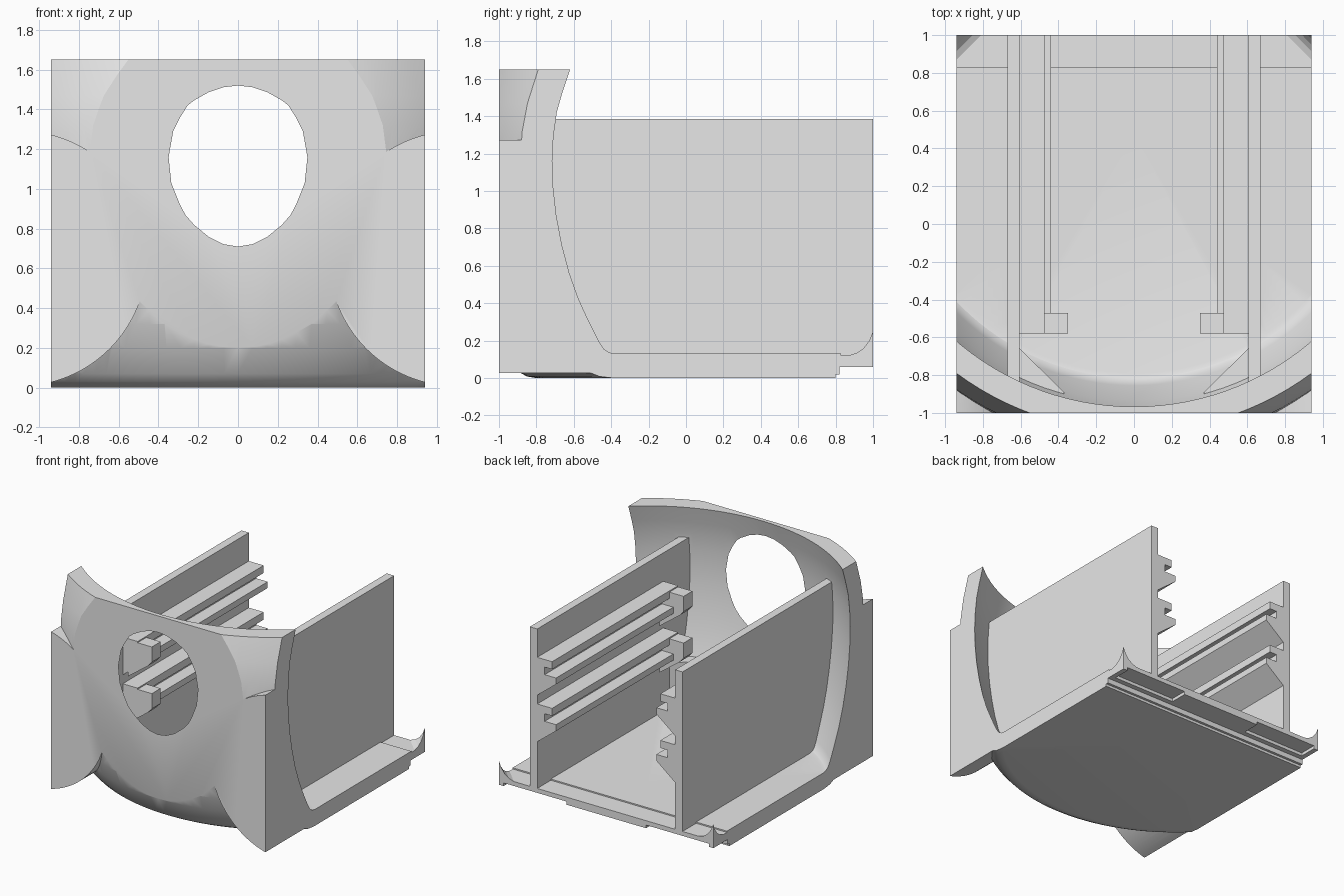
import bpy, bmesh, math
from mathutils import Matrix, Vector

if "Cube" in bpy.data.objects:
    bpy.data.objects.remove(bpy.data.objects["Cube"])

grey = bpy.data.materials.new("light_grey")
grey.use_nodes = True
grey.diffuse_color = (0.8, 0.8, 0.8, 1)
grey.node_tree.nodes["Principled BSDF"].inputs["Base Color"].default_value = (0.8, 0.8, 0.8, 1)


def finish(name, bm):
    bmesh.ops.recalc_face_normals(bm, faces=bm.faces)
    mesh = bpy.data.meshes.new(name)
    bm.to_mesh(mesh)
    bm.free()
    mesh.materials.append(grey)
    ob = bpy.data.objects.new(name, mesh)
    bpy.context.scene.collection.objects.link(ob)
    return ob


def box(name, x0, x1, y0, y1, z0, z1):
    bm = bmesh.new()
    bmesh.ops.create_cube(bm, size=1)
    for v in bm.verts:
        v.co = (x1 if v.co.x > 0 else x0, y1 if v.co.y > 0 else y0, z1 if v.co.z > 0 else z0)
    return finish(name, bm)


def prism(name, points, vector):
    """Extrude a closed polygon along a vector."""
    bm = bmesh.new()
    face = bm.faces.new([bm.verts.new(p) for p in points])
    new = bmesh.ops.extrude_face_region(bm, geom=[face])["geom"]
    bmesh.ops.translate(bm, vec=vector, verts=[g for g in new if isinstance(g, bmesh.types.BMVert)])
    return finish(name, bm)


def lathe(name, profile, centre_y, steps=128):
    """Turn an (r, z) profile that starts and ends on the axis."""
    bm = bmesh.new()
    verts = [bm.verts.new((0, centre_y - r, z)) for r, z in profile]
    edges = [bm.edges.new(pair) for pair in zip(verts, verts[1:])]
    bmesh.ops.spin(bm, geom=verts + edges, cent=(0, centre_y, 0), axis=(0, 0, 1),
                   angle=math.tau, steps=steps)
    bmesh.ops.remove_doubles(bm, verts=bm.verts, dist=0.0005)
    return finish(name, bm)


def boolean(ob, tool, operation):
    mod = ob.modifiers.new("bool", "BOOLEAN")
    mod.operation, mod.solver, mod.object = operation, "EXACT", tool
    bpy.context.view_layer.update()
    graph = bpy.context.evaluated_depsgraph_get()
    mesh = bpy.data.meshes.new_from_object(ob.evaluated_get(graph))
    ob.modifiers.clear()
    ob.data = mesh
    bpy.data.objects.remove(tool)


AXIS_Y = 0.48
HALF_X = 0.94

# Outer bowl with round corner flaps, trimmed to the block
shell = lathe("bowl_shell", [(0, 0), (1.28, 0), (1.33, 0.008), (1.37, 0.03), (1.405, 0.07),
                             (1.48, 0.2), (1.525, 0.32), (1.559, 0.43), (1.595, 0.57),
                             (1.623, 0.72), (1.645, 0.9), (1.656, 1.08), (1.657, 1.2),
                             (1.65, 1.32), (1.627, 1.47), (1.58, 1.65), (1.53, 1.8), (0, 1.8)], AXIS_Y)
for side in (-1, 1):
    bm = bmesh.new()
    bmesh.ops.create_cone(bm, cap_ends=True, segments=128, radius1=0.643, radius2=0.643, depth=0.7,
                          matrix=Matrix.Translation((side * 1.1, -0.8, 0.65)) @ Matrix.Rotation(math.pi / 2, 4, "X"))
    boolean(shell, finish("flap", bm), "UNION")
boolean(shell, box("trim", -HALF_X, HALF_X, -1, 1, -0.5, 1.65), "INTERSECT")

# Inner hollow, leaving the side walls and corner gussets standing
hollow = lathe("hollow", [(0, 0.13), (1.27, 0.13), (1.295, 0.136), (1.315, 0.155), (1.335, 0.2),
                          (1.375, 0.31), (1.415, 0.43), (1.45, 0.56), (1.48, 0.71), (1.504, 0.87),
                          (1.518, 1.03), (1.521, 1.16), (1.516, 1.29), (1.502, 1.42), (1.48, 1.52),
                          (1.447, 1.65), (1.4, 1.8), (0, 1.8)], AXIS_Y)
boolean(hollow, box("rear_step", -1.2, 1.2, 0.83, 1.1, 0.12, 0.5), "UNION")
for side in (-1, 1):
    x0, x1 = sorted((side * 0.605, side * 0.67))
    boolean(hollow, box("wall", x0, x1, -2, 3, 0.02, 1.385), "DIFFERENCE")
    gusset = [(side * 0.62, -0.645, 0.02), (side * 0.37, -0.89, 0.02),
              (side * 0.37, -1.4, 0.02), (side * 0.62, -1.4, 0.02)]
    boolean(hollow, prism("gusset", gusset, (0, 0, 0.46)), "DIFFERENCE")
boolean(shell, hollow, "DIFFERENCE")

# Stepped underside at the rear edge, with a centre tab
boolean(shell, box("under_step", -1.2, 1.2, 0.8, 1.2, -0.3, 0.02), "DIFFERENCE")
boolean(shell, box("under_cut", -1.2, 1.2, 0.82, 1.2, -0.3, 0.06), "DIFFERENCE")
for side in (-1, 1):
    x0, x1 = sorted((side * 0.35, side * 0.9))
    boolean(shell, box("tab_cut", x0, x1, 0.86, 1.2, -0.3, 0.085), "DIFFERENCE")

bpy.ops.object.select_all(action="DESELECT")
shell.select_set(True)
bpy.context.view_layer.objects.active = shell
bpy.ops.object.shade_smooth_by_angle(angle=math.radians(25))

for side, label in ((1, "left"), (-1, "right")):
    # Slotted rails: upper ledge, slot, lower ledge with a sloped support, and an end stop
    for level, top in (("upper", 1.16), ("lower", 0.79)):
        outline = [(0.62, 0), (0.475, 0), (0.475, -0.06), (0.54, -0.06), (0.54, -0.12),
                   (0.44, -0.12), (0.44, -0.17), (0.605, -0.3), (0.62, -0.3)]
        prism(f"{label}_{level}_rail", [(side * x, -0.58, top + z) for x, z in outline], (0, 1.58, 0))
        stop = [(0.56, -0.01), (0.35, -0.01), (0.35, -0.13), (0.385, -0.17), (0.56, -0.3)]
        prism(f"{label}_{level}_stop", [(side * x, -0.58, top + z) for x, z in stop], (0, 0.11, 0))

    # Curled-up rear corner
    bm = bmesh.new()
    curl = [(0.13, 0.12), (0.085, 0.135), (0.05, 0.16), (0.02, 0.2), (0, 0.25)]
    for near, far in zip(curl, curl[1:]):
        verts = []
        for leg, height in (near, far):
            for z in (0.1, height):
                verts.append(bm.verts.new((side * HALF_X, 1 - leg, z)))
                if leg:
                    verts.append(bm.verts.new((side * (HALF_X - leg), 1, z)))
        bmesh.ops.convex_hull(bm, input=verts)
    finish(f"{label}_rear_corner", bm)
